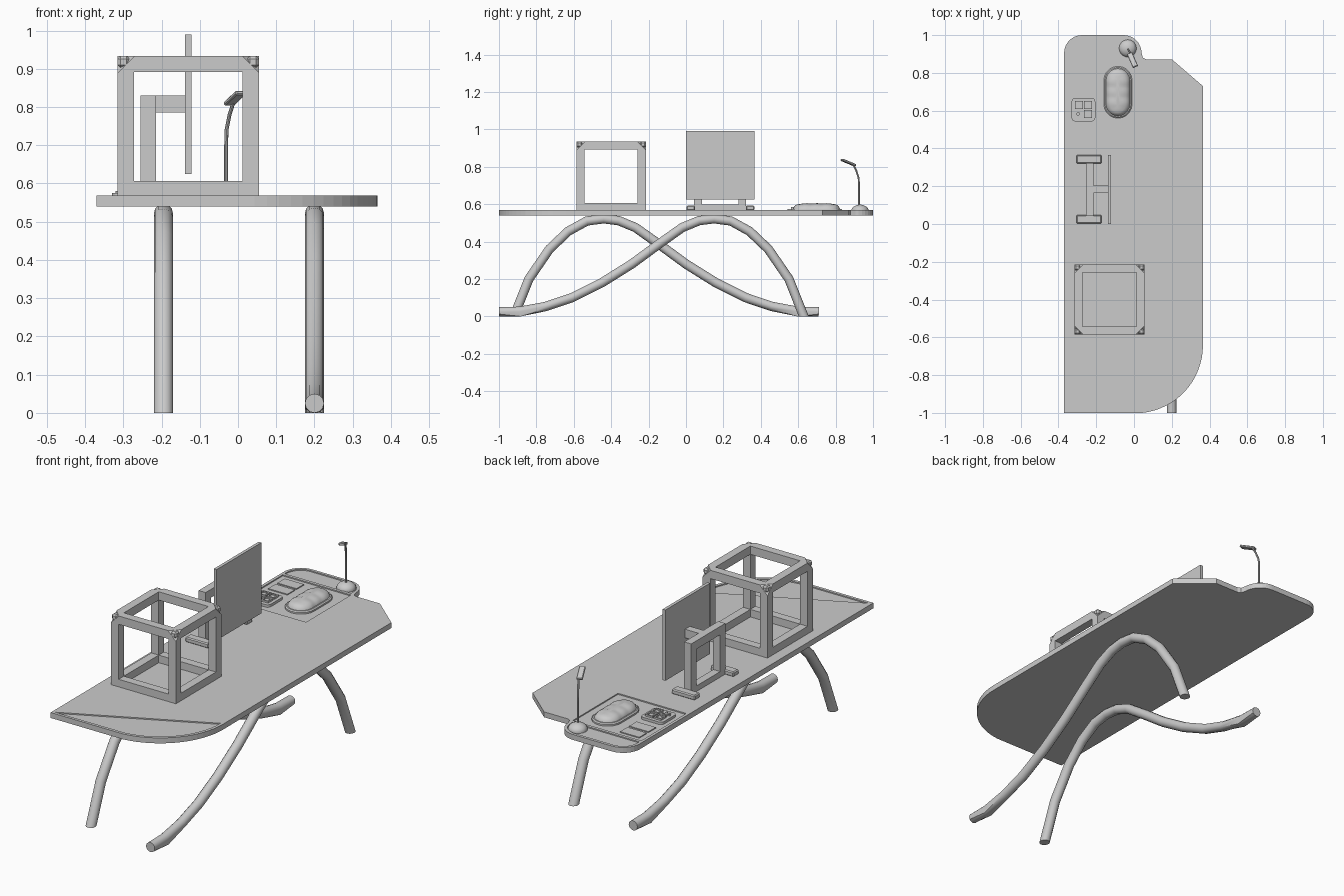
import bpy, bmesh, math
from mathutils import Vector

if "Cube" in bpy.data.objects:
    bpy.data.objects.remove(bpy.data.objects["Cube"])


def new_obj(name, bm):
    bmesh.ops.recalc_face_normals(bm, faces=bm.faces)
    me = bpy.data.meshes.new(name)
    bm.to_mesh(me)
    bm.free()
    ob = bpy.data.objects.new(name, me)
    bpy.context.collection.objects.link(ob)
    return ob


def activate(ob):
    bpy.ops.object.select_all(action='DESELECT')
    ob.select_set(True)
    bpy.context.view_layer.objects.active = ob


def smooth(ob, deg=35):
    activate(ob)
    bpy.ops.object.shade_smooth_by_angle(angle=math.radians(deg))


def box(name, x0, x1, y0, y1, z0, z1, bevel=0):
    bm = bmesh.new()
    bmesh.ops.create_cube(bm, size=1)
    for v in bm.verts:
        v.co = ((x0 + x1) / 2 + v.co.x * (x1 - x0), (y0 + y1) / 2 + v.co.y * (y1 - y0),
                (z0 + z1) / 2 + v.co.z * (z1 - z0))
    if bevel:
        bmesh.ops.bevel(bm, geom=bm.edges[:], offset=bevel, segments=1, affect='EDGES')
    return new_obj(name, bm)


def loft(name, rings):
    """Closed solid through rings of equal length."""
    bm = bmesh.new()
    vs = [[bm.verts.new(p) for p in r] for r in rings]
    n = len(vs[0])
    for a, b in zip(vs, vs[1:]):
        for i in range(n):
            bm.faces.new((a[i], a[(i + 1) % n], b[(i + 1) % n], b[i]))
    bm.faces.new(vs[0])
    bm.faces.new(vs[-1])
    return new_obj(name, bm)


def prism(name, pts, z0, z1):
    return loft(name, [[(x, y, z) for x, y in pts] for z in (z0, z1)])


def arc(cx, cy, r, a0, a1, n=8):
    return [(cx + r * math.cos(math.radians(a0 + (a1 - a0) * i / n)),
             cy + r * math.sin(math.radians(a0 + (a1 - a0) * i / n))) for i in range(n + 1)]


def round_rect(x0, x1, y0, y1, r):
    return (arc(x1 - r, y0 + r, r, -90, 0) + arc(x1 - r, y1 - r, r, 0, 90) +
            arc(x0 + r, y1 - r, r, 90, 180) + arc(x0 + r, y0 + r, r, 180, 270))


def cut(ob, cutters):
    for c in cutters:
        m = ob.modifiers.new("cut", 'BOOLEAN')
        m.object, m.solver = c, 'EXACT'
        activate(ob)
        bpy.ops.object.modifier_apply(modifier=m.name)
        bpy.data.objects.remove(c)


def tube(name, pts, r, res):
    cu = bpy.data.curves.new(name, 'CURVE')
    cu.dimensions = '3D'
    cu.bevel_depth, cu.bevel_resolution, cu.use_fill_caps = r, res, True
    sp = cu.splines.new('POLY')
    sp.points.add(len(pts) - 1)
    for p, q in zip(sp.points, pts):
        p.co = (*q, 1)
    ob = bpy.data.objects.new(name, cu)
    bpy.context.collection.objects.link(ob)
    activate(ob)
    bpy.ops.object.convert(target='MESH')
    return bpy.context.view_layer.objects.active


# Tabletop with three shallow trays
TOP = 0.568
outline = ([(-0.37, -1)] + arc(0.005, -0.642, 0.36, -84, 0, 16) +
           [(0.365, 0.73), (0.2, 0.872), (0.065, 0.872), (0.047, 0.88)] +
           arc(-0.055, 0.905, 0.095, 0, 90) + arc(-0.275, 0.905, 0.095, 90, 180))
table = prism("tabletop", outline, 0.54, TOP)
cut(table, [
    prism("front_tray", [(-0.355, -0.985)] + arc(0.005, -0.642, 0.344, -84, 0, 16), 0.562, 0.6),
    box("back_tray", -0.355, 0.035, 0.505, 0.872, 0.562, 0.6),
    prism("tip_tray", [(-0.355, 0.888), (0.025, 0.888)] + arc(-0.055, 0.905, 0.08, 0, 90)
          + arc(-0.275, 0.905, 0.08, 90, 180), 0.562, 0.6)])

# Two opposed wave legs
path = [(-1, .025), (-.89, .027), (-.75, .053), (-.61, .1), (-.45, .18), (-.29, .28), (-.14, .39),
        (-.02, .475), (.07, .512), (.15, .522), (.24, .51), (.34, .455), (.44, .36), (.55, .2), (.63, 0)]
for name, x, flip in (("right_leg", 0.2, False), ("left_leg", -0.195, True)):
    leg = tube(name, [(x, -0.29 - y if flip else y, z) for y, z in path], 0.025, 4)
    for v in leg.data.vertices:          # level the steep foot
        d = v.co.y + 0.145
        if 0.74 < abs(d) < 0.81 and v.co.z < 0.015:
            v.co.y += (-0.4 if flip else 0.4) * v.co.z
            v.co.z = 0
    smooth(leg)

# Open cube frame with clipped top corners
X0, X1, Y0, Y1, Z0, Z1, T = -0.315, 0.055, -0.585, -0.215, 0.564, 0.934, 0.043
frame = box("cube_frame", X0, X1, Y0, Y1, Z0, Z1)
bm = bmesh.new()
bm.from_mesh(frame.data)
bmesh.ops.bevel(bm, geom=[v for v in bm.verts if v.co.z > 0.9], offset=0.045,
                segments=1, affect='VERTICES')
bm.to_mesh(frame.data)
bm.free()
a = (X0 + T, X1 - T, Y0 + T, Y1 - T, Z0 + T, Z1 - T)
cut(frame, [box("hole_x", X0 - 1, X1 + 1, *a[2:]),
            box("hole_y", a[0], a[1], Y0 - 1, Y1 + 1, a[4], a[5]),
            box("hole_z", *a[:4], Z0 - 1, Z1 + 1)])
for i, x in enumerate((X0, X1 - 0.032)):
    for j, y in enumerate((Y0, Y1 - 0.032)):
        box(f"corner_cap_{i}{j}", x, x + 0.032, y, y + 0.032, Z1 - 0.032, Z1, 0.008)

# Monitor on a two footed stand
box("screen", -0.138, -0.122, 0, 0.365, 0.625, 0.99)
stand = box("stand_frame", -0.255, -0.215, 0.043, 0.322, TOP - 0.002, 0.83)
cut(stand, [box("stand_hole", -0.4, 0, 0.085, 0.28, 0.597, 0.787)])
box("screen_arm", -0.216, -0.137, 0.165, 0.205, 0.786, 0.83)
for side, y in (("front", 0.003), ("back", 0.32)):
    box(side + "_stand_foot", -0.305, -0.172, y, y + 0.045, TOP - 0.002, 0.592, 0.005)

# Ribbed palm pad: stadium rings rising to a dome
rings = []
for inset, z in ((0, .56), (0, .57), (.006, .575), (.012, .575), (.014, .582), (.022, .592),
                 (.034, .599), (.05, .603), (.066, .605)):
    ring = []
    for x, y in (arc(-0.085, 0.76, 0.075 - inset, 0, 180, 10)
                 + [(-0.16 + inset, 0.76 - 0.125 * k / 12) for k in range(1, 12)]
                 + arc(-0.085, 0.635, 0.075 - inset, 180, 360, 10)
                 + [(-0.01 - inset, 0.635 + 0.125 * k / 12) for k in range(1, 12)]):
        rib = 0.003 * abs(math.sin((y - 0.56) / 0.275 * math.pi * 5)) if z > .58 else 0
        ring.append((x, y, z + rib - 0.003 * (z > .58)))
    rings.append(ring)
smooth(loft("palm_pad", rings), 30)

# Keypad: rounded base, three square keys and a dial with dots
prism("keypad_base", round_rect(-0.33, -0.205, 0.543, 0.668, 0.02), 0.56, 0.575)
for i, (x, y) in enumerate(((-0.292, 0.63), (-0.243, 0.63), (-0.243, 0.583))):
    key = box(f"key_{i}", x - 0.021, x + 0.021, y - 0.021, y + 0.021, 0.572, 0.584)
    cut(key, [box("key_dip", x - 0.014, x + 0.014, y - 0.014, y + 0.014, 0.578, 0.6)])
prism("dial", arc(-0.296, 0.583, 0.009, 0, 330, 11), 0.572, 0.583)
for i in range(6):
    cx, cy = arc(-0.296, 0.583, 0.019, 0, 300, 5)[i]
    prism(f"dial_dot_{i}", arc(cx, cy, 0.005, 0, 315, 7), 0.572, 0.58)

# Flat pads beside the keypad
for i, y in enumerate((0.71, 0.785)):
    box(f"flat_pad_{i}", -0.325, -0.215, y, y + 0.06, 0.56, 0.567)

# Desk lamp: domed foot, bent stem and tilted head
C = (-0.033, 0.93)
smooth(loft("lamp_base", [[(x, y, z) for x, y in arc(*C, r, 0, 345, 23)] for r, z in
                          ((.046, .56), (.046, .57), (.042, .579), (.034, .587), (.02, .594), (.008, .597))]))
smooth(tube("lamp_stem", [(-.031, .925, .59), (-.031, .925, .7), (-.03, .923, .74),
                          (-.022, .91, .78), (-.011, .893, .815)], 0.005, 2))
head = box("lamp_head", -0.015, 0.015, -0.042, 0.042, -0.006, 0.006, 0.003)
head.rotation_mode = 'QUATERNION'
head.rotation_quaternion = Vector((0.032, -0.072, 0.03)).to_track_quat('-Y', 'Z')
head.location = (-0.008, 0.868, 0.823)
